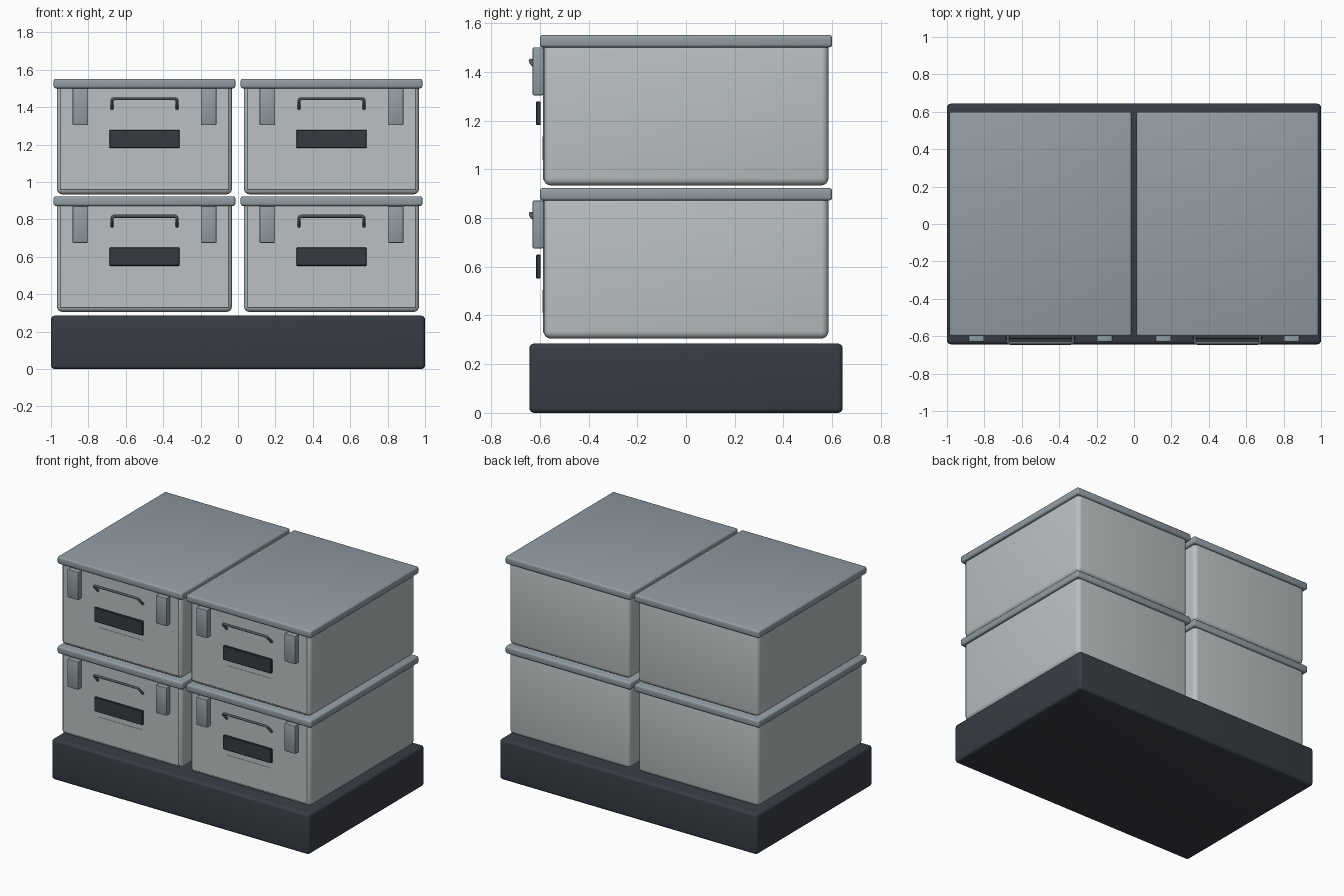
import bpy, bmesh, math
from mathutils import Vector

if "Cube" in bpy.data.objects:
    bpy.data.objects.remove(bpy.data.objects["Cube"])


def mat(name, rgb):
    lin = [((c / 255 + 0.055) / 1.055) ** 2.4 for c in rgb]
    m = bpy.data.materials.new(name)
    m.diffuse_color = (*lin, 1)
    m.use_nodes = True
    m.node_tree.nodes["Principled BSDF"].inputs["Base Color"].default_value = m.diffuse_color
    return m


BASE = mat("charcoal", (56, 61, 68))
BODY = mat("pale grey", (186, 193, 194))
LID = mat("slate grey", (146, 157, 163))
METAL = mat("handle grey", (134, 143, 148))
DARK = mat("dark slot", (54, 59, 64))


def finish(ob, m):
    ob.data.materials.append(m)
    bpy.ops.object.select_all(action='DESELECT')
    ob.select_set(True)
    bpy.context.view_layer.objects.active = ob
    bpy.ops.object.shade_smooth_by_angle(angle=math.radians(35))
    return ob


def box(name, x, y, z, m, bevel=0.0, segs=3):
    """Box from (min, max) pairs with optional rounded edges."""
    lo, hi = Vector((x[0], y[0], z[0])), Vector((x[1], y[1], z[1]))
    bm = bmesh.new()
    bmesh.ops.create_cube(bm, size=1)
    for v in bm.verts:
        v.co = (lo + hi) / 2 + v.co * (hi - lo)
    if bevel:
        bmesh.ops.bevel(bm, geom=bm.edges[:], offset=bevel, segments=segs,
                        profile=0.5, affect='EDGES')
    me = bpy.data.meshes.new(name)
    bm.to_mesh(me)
    bm.free()
    ob = bpy.data.objects.new(name, me)
    bpy.context.collection.objects.link(ob)
    return finish(ob, m)


def tube(name, pts, r, m):
    """Round rod along a path, converted to a mesh."""
    cu = bpy.data.curves.new(name, 'CURVE')
    cu.dimensions = '3D'
    cu.bevel_depth = r
    cu.bevel_resolution = 2
    cu.use_fill_caps = True
    sp = cu.splines.new('POLY')
    sp.points.add(len(pts) - 1)
    for p, c in zip(sp.points, pts):
        p.co = (*c, 1)
    ob = bpy.data.objects.new(name, cu)
    bpy.context.collection.objects.link(ob)
    bpy.ops.object.select_all(action='DESELECT')
    ob.select_set(True)
    bpy.context.view_layer.objects.active = ob
    bpy.ops.object.convert(target='MESH')
    return finish(bpy.context.view_layer.objects.active, m)


def bin_unit(cx, z0):
    def span(a, b):
        return (cx + a, cx + b)

    # tub, front panel and lid
    box("bin_body", span(-0.468, 0.468), (-0.585, 0.585), (z0, z0 + 0.59), BODY, 0.03, 4)
    box("bin_front_panel", span(-0.451, 0.451), (-0.587, -0.55), (z0 + 0.022, z0 + 0.58), BODY, 0.003, 1)
    box("bin_lid", span(-0.486, 0.486), (-0.6, 0.6), (z0 + 0.567, z0 + 0.618), LID, 0.012)
    # latches
    for s in (-1, 1):
        c = s * 0.343
        box("latch", span(c - 0.042, c + 0.042), (-0.63, -0.586), (z0 + 0.37, z0 + 0.567), LID, 0.006, 2)
    # label holder bar and blank label plate
    box("label_bar", span(-0.187, 0.187), (-0.615, -0.597), (z0 + 0.247, z0 + 0.345), DARK, 0.003, 1)
    box("label_plate", span(-0.171, 0.171), (-0.589, -0.584), (z0 + 0.105, z0 + 0.2), BODY)
    # tilted pull handle with rounded corners
    prof = [(-0.174, -0.590, 0.458), (-0.174, -0.631, 0.501),
            (-0.171, -0.635, 0.508), (-0.162, -0.637, 0.512)]
    pts = prof + [(-x, y, z) for x, y, z in reversed(prof)]
    tube("handle", [(cx + x, y, z0 + z) for x, y, z in pts], 0.009, METAL)


# plinth
box("base_plinth", (-1, 1), (-0.643, 0.643), (0, 0.285), BASE, 0.02, 4)

# two by two stack of storage bins
for cx in (-0.5, 0.5):
    for row in range(2):
        bin_unit(cx, 0.305 + row * 0.629)
